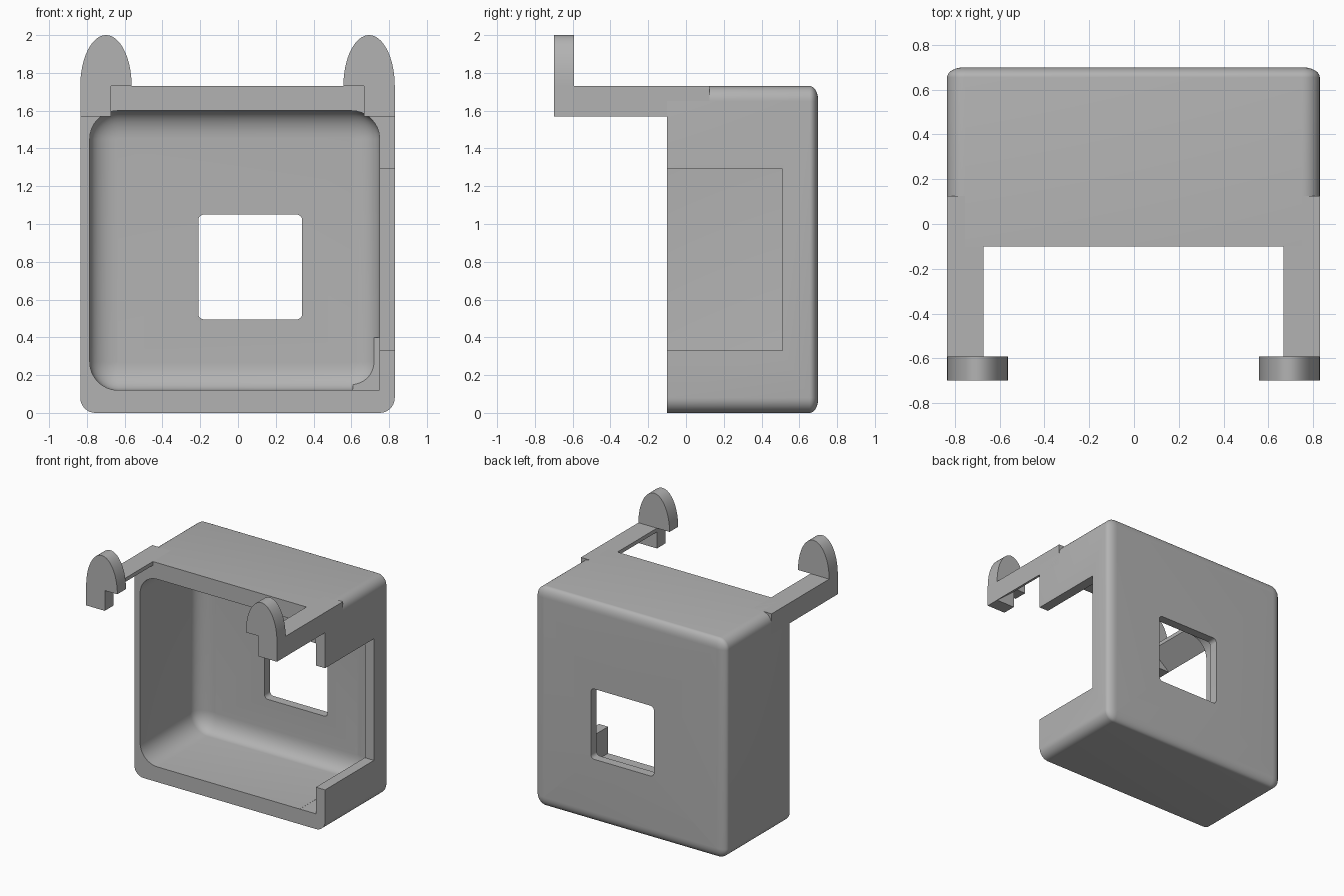
import bpy, bmesh, math

if "Cube" in bpy.data.objects:
    bpy.data.objects.remove(bpy.data.objects["Cube"])

GREY = (0.45, 0.45, 0.45, 1)
grey = bpy.data.materials.new("plain grey")
grey.use_nodes = True
grey.diffuse_color = GREY
grey.node_tree.nodes["Principled BSDF"].inputs["Base Color"].default_value = GREY


def rounded_rect(x0, x1, z0, z1, r, steps=8):
    """Points of a rounded rectangle in the xz plane."""
    pts = []
    corners = [(x1 - r, z1 - r), (x0 + r, z1 - r), (x0 + r, z0 + r), (x1 - r, z0 + r)]
    for q, (cx, cz) in enumerate(corners):
        for i in range(steps + 1):
            a = math.pi / 2 * (q + i / steps)
            pts.append((cx + r * math.cos(a), cz + r * math.sin(a)))
    return pts


def loft(name, rings):
    """Skin a list of (y, xz points) rings and cap both ends."""
    bm = bmesh.new()
    loops = [[bm.verts.new((x, y, z)) for x, z in pts] for y, pts in rings]
    n = len(loops[0])
    for a, b in zip(loops, loops[1:]):
        for i in range(n):
            j = (i + 1) % n
            bm.faces.new((a[i], a[j], b[j], b[i]))
    bm.faces.new(loops[0])
    bm.faces.new(loops[-1])
    bmesh.ops.recalc_face_normals(bm, faces=bm.faces)
    mesh = bpy.data.meshes.new(name)
    bm.to_mesh(mesh)
    bm.free()
    mesh.materials.append(grey)
    ob = bpy.data.objects.new(name, mesh)
    bpy.context.collection.objects.link(ob)
    return ob


def prism(name, pts, y0, y1):
    return loft(name, [(y0, pts), (y1, pts)])


def domed_block(name, x0, x1, z0, z1, r, y0, y1, depth, steps=8):
    """Rounded block whose far end curves in over the given depth."""
    rings = [(y0, rounded_rect(x0, x1, z0, z1, r))]
    for i in range(steps + 1):
        a = math.pi / 2 * i / steps
        d = 0.97 * r * (1 - math.cos(a))
        rings.append((y1 - depth + depth * math.sin(a),
                      rounded_rect(x0 + d, x1 - d, z0 + d, z1 - d, r - d)))
    return loft(name, rings)


def box_points(x0, x1, z0, z1):
    return [(x0, z0), (x1, z0), (x1, z1), (x0, z1)]


def smooth(ob):
    bpy.ops.object.select_all(action='DESELECT')
    ob.select_set(True)
    bpy.context.view_layer.objects.active = ob
    bpy.ops.object.shade_smooth_by_angle(angle=math.radians(35))


# Housing: an open-fronted shell with softened back edges
housing = domed_block("housing", -0.835, 0.83, 0, 1.73, 0.08, -0.1, 0.7, 0.045)
cutters = [
    domed_block("cavity_cutter", -0.785, 0.75, 0.12, 1.6, 0.15, -0.2, 0.63, 0.1),
    prism("window_cutter", rounded_rect(-0.21, 0.34, 0.495, 1.05, 0.03), 0.4, 0.9),
    prism("side_slot_cutter", box_points(0.7, 0.95, 0.33, 1.29), -0.25, 0.51),
    prism("corner_cutter", box_points(0.61, 0.75, 0.12, 0.4), -0.3, 0.59),
]
bpy.context.view_layer.objects.active = housing
for cutter in cutters:
    mod = housing.modifiers.new(cutter.name, 'BOOLEAN')
    mod.operation = 'DIFFERENCE'
    mod.solver = 'EXACT'
    mod.object = cutter
    bpy.ops.object.modifier_apply(modifier=mod.name)
    bpy.data.objects.remove(cutter)
smooth(housing)

# Arms, posts and hooks on both sides
for side, s, outer in (("right", -1, -0.835), ("left", 1, 0.83)):
    inner = outer - s * 0.162
    # Arm: wedge section, deep outside and thin inside
    prism(side + "_arm", [(outer, 1.57), (outer, 1.73), (inner, 1.73), (inner, 1.7)],
          -0.6, 0.125)
    # Hook: square post below a half-ellipse tip
    centre = outer - s * 0.136
    tip = [(centre + s * 0.136 * math.cos(math.pi * i / 32),
            1.73 + 0.27 * math.sin(math.pi * i / 32)) for i in range(33)]
    hook = prism(side + "_hook", [(inner, 1.73), (inner, 1.57), (outer, 1.57)] + tip,
                 -0.7, -0.592)
    smooth(hook)
